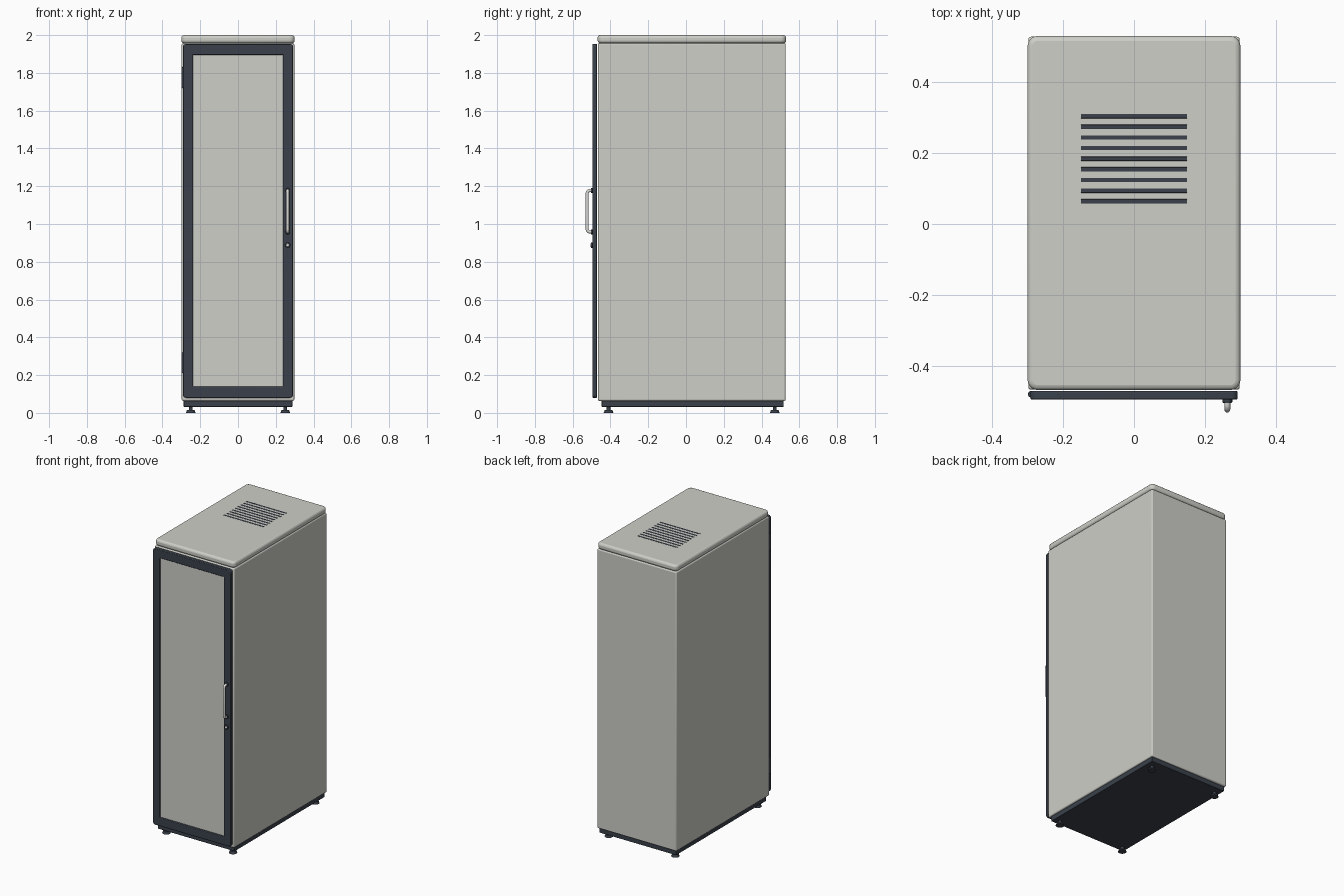
import bpy
import bmesh
from math import pi, sin, cos, radians
from mathutils import Matrix, Vector

old = bpy.data.objects.get("Cube")
if old:
    bpy.data.objects.remove(old, do_unlink=True)


def material(name, rgb, rough=0.5):
    m = bpy.data.materials.new(name)
    m.use_nodes = True
    m.diffuse_color = (*rgb, 1)
    shader = m.node_tree.nodes["Principled BSDF"]
    shader.inputs["Base Color"].default_value = (*rgb, 1)
    shader.inputs["Roughness"].default_value = rough
    return m


GREY = material("light grey paint", (0.62, 0.62, 0.58))
DARK = material("dark slate", (0.043, 0.053, 0.07))
METAL = material("pale metal", (0.68, 0.68, 0.66), 0.35)


def finish(name, bm, mat, bevel=0, segments=3):
    bmesh.ops.recalc_face_normals(bm, faces=bm.faces)
    mesh = bpy.data.meshes.new(name)
    bm.to_mesh(mesh)
    bm.free()
    mesh.materials.append(mat)
    ob = bpy.data.objects.new(name, mesh)
    bpy.context.collection.objects.link(ob)
    if bevel:
        mod = ob.modifiers.new("soft edges", "BEVEL")
        mod.width, mod.segments = bevel, segments
        mod.limit_method, mod.angle_limit = "ANGLE", radians(40)
    bpy.ops.object.select_all(action="DESELECT")
    ob.select_set(True)
    bpy.context.view_layer.objects.active = ob
    bpy.ops.object.shade_smooth_by_angle(angle=radians(35))
    return ob


def box(name, lo, hi, mat, bevel=0, corner=0):
    """Box between two corners; corner rounds its upright edges."""
    bm = bmesh.new()
    lo, hi = Vector(lo), Vector(hi)
    bmesh.ops.create_cube(bm, size=1, matrix=Matrix.Translation((lo + hi) / 2)
                          @ Matrix.Diagonal((*(hi - lo), 1)))
    if corner:
        upright = [e for e in bm.edges
                   if abs(e.verts[0].co.z - e.verts[1].co.z) > 0.001]
        bmesh.ops.bevel(bm, geom=upright, offset=corner, segments=5,
                        profile=0.5, affect="EDGES")
    return finish(name, bm, mat, bevel)


def cylinder(name, centre, radius, depth, mat, axis="Z", top=None, bevel=0):
    bm = bmesh.new()
    turn = Matrix.Rotation(pi / 2, 4, "X") if axis == "Y" else Matrix()
    bmesh.ops.create_cone(bm, cap_ends=True, segments=24, radius1=radius,
                          radius2=radius if top is None else top, depth=depth,
                          matrix=Matrix.Translation(centre) @ turn)
    return finish(name, bm, mat, bevel, 2)


def rounded_loop(half_w, z0, z1, r, steps=5):
    pts = []
    corners = [(half_w - r, z1 - r), (r - half_w, z1 - r),
               (r - half_w, z0 + r), (half_w - r, z0 + r)]
    for i, (cx, cz) in enumerate(corners):
        for s in range(steps + 1):
            a = (i + s / steps) * pi / 2
            pts.append((cx + r * cos(a), cz + r * sin(a)))
    return pts


def door_frame():
    outer = rounded_loop(0.292, 0.08, 1.953, 0.018)
    inner = rounded_loop(0.239, 0.139, 1.896, 0.004)
    bm = bmesh.new()
    rings = [[bm.verts.new((x, y, z)) for x, z in loop]
             for loop, y in ((outer, -0.495), (inner, -0.495),
                             (inner, -0.471), (outer, -0.471))]
    for a, b in zip(rings, rings[1:] + rings[:1]):
        for i in range(len(a)):
            j = (i + 1) % len(a)
            bm.faces.new((a[i], a[j], b[j], b[i]))
    finish("door_frame", bm, DARK, 0.004, 2)


def handle(x, z0, z1):
    y0, y1, bend = -0.49, -0.523, 0.014
    path = [(y0, z0)]
    for cz, start in ((z0 + bend, -pi / 2), (z1 - bend, 0)):
        for s in range(6):
            a = start + s / 5 * pi / 2
            path.append((y1 + bend - bend * cos(a), cz + bend * sin(a)))
    path.append((y0, z1))
    curve = bpy.data.curves.new("door_handle", "CURVE")
    curve.dimensions = "3D"
    curve.bevel_depth, curve.bevel_resolution = 0.0085, 3
    curve.use_fill_caps = True
    spline = curve.splines.new("POLY")
    spline.points.add(len(path) - 1)
    for p, (y, z) in zip(spline.points, path):
        p.co = (x, y, z, 1)
    curve.materials.append(METAL)
    ob = bpy.data.objects.new("door_handle", curve)
    bpy.context.collection.objects.link(ob)


# Cabinet shell, roof and plinth
box("cabinet_body", (-0.298, -0.467, 0.064), (0.298, 0.528, 1.957), GREY, 0.008)
box("roof_cap", (-0.3, -0.468, 1.957), (0.3, 0.53, 2.0), GREY, 0.014, 0.028)
box("plinth", (-0.288, -0.447, 0.032), (0.288, 0.517, 0.07), DARK, 0.003)

# Roof vent slots
for i in range(9):
    y = 0.064 + i * 0.03
    box(f"roof_vent_{i + 1}", (-0.15, y - 0.006, 1.996),
        (0.15, y + 0.006, 2.001), DARK, 0.001)

# Levelling feet
for side, x in (("right", -0.25), ("left", 0.25)):
    for end, y in (("front", -0.41), ("back", 0.47)):
        cylinder(f"{end}_{side}_foot", (x, y, 0.0075), 0.026, 0.015, DARK,
                 top=0.02)
        cylinder(f"{end}_{side}_foot_stem", (x, y, 0.024), 0.01, 0.024, DARK)

# Door with its inset panel, hinges, handle and lock
door_frame()
box("door_panel", (-0.242, -0.487, 0.136), (0.242, -0.472, 1.899), GREY)
for name, z in (("lower_hinge", 0.265), ("upper_hinge", 1.775)):
    cylinder(name, (-0.29, -0.48, z), 0.009, 0.11, DARK, bevel=0.002)
HX = 0.263
handle(HX, 0.958, 1.177)
for name, z in (("lower_handle_mount", 0.958), ("upper_handle_mount", 1.177)):
    cylinder(name, (HX, -0.497, z), 0.013, 0.012, DARK, "Y", bevel=0.002)
cylinder("lock_collar", (HX, -0.498, 0.888), 0.014, 0.012, DARK, "Y", bevel=0.002)
cylinder("lock_barrel", (HX, -0.5, 0.888), 0.009, 0.012, METAL, "Y", bevel=0.002)
